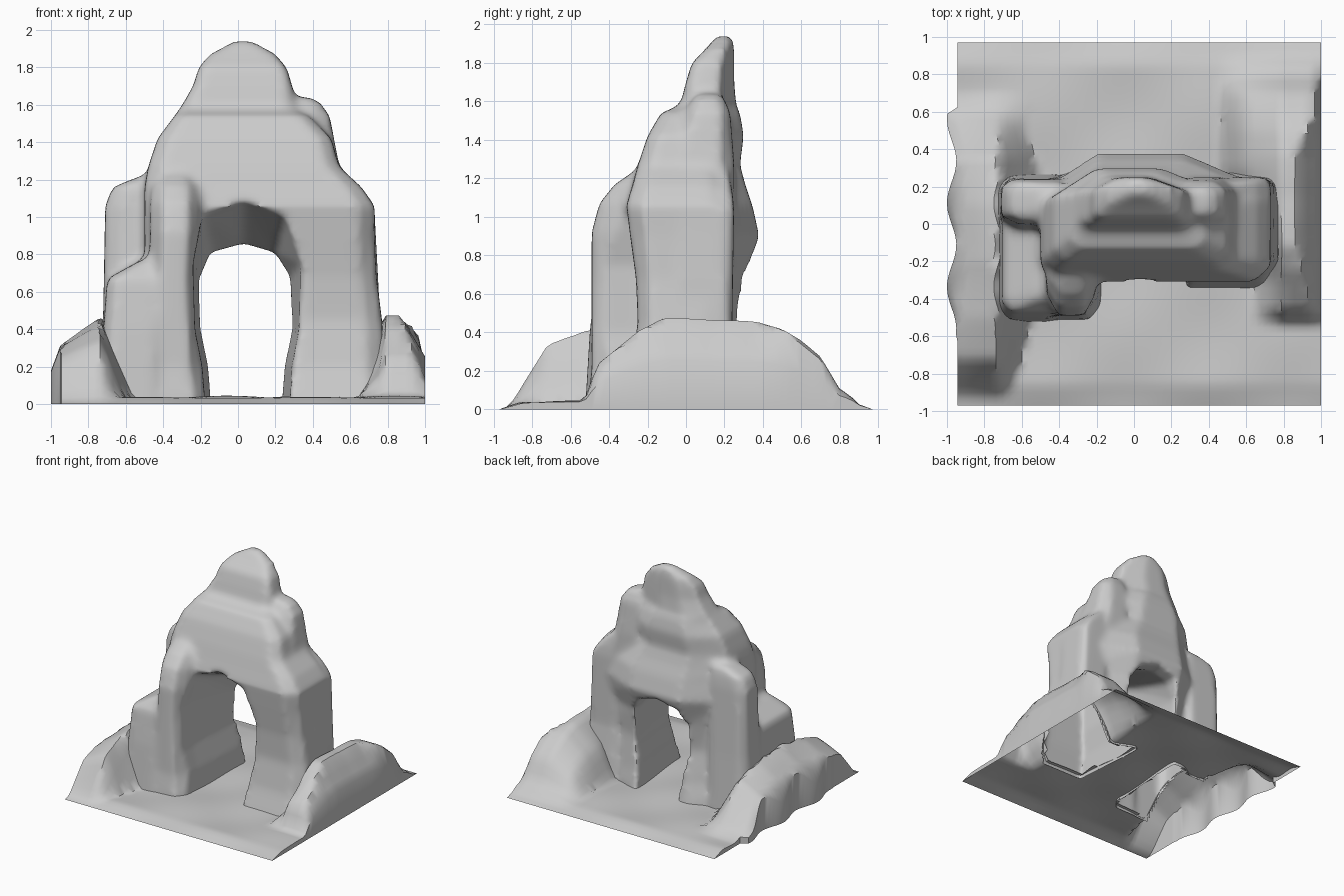
import bpy, bmesh, math
from mathutils import Vector
from mathutils.bvhtree import BVHTree

if "Cube" in bpy.data.objects:
    bpy.data.objects.remove(bpy.data.objects["Cube"])


def mesh_object(name, bm):
    bmesh.ops.recalc_face_normals(bm, faces=bm.faces)
    me = bpy.data.meshes.new(name)
    bm.to_mesh(me)
    bm.free()
    ob = bpy.data.objects.new(name, me)
    bpy.context.collection.objects.link(ob)
    return ob


def loft(name, rings):
    """Closed skin through equal-length rings of 3D points."""
    bm = bmesh.new()
    rows = [[bm.verts.new(p) for p in r] for r in rings]
    n = len(rows[0])
    for a, b in zip(rows, rows[1:]):
        for i in range(n):
            j = (i + 1) % n
            bm.faces.new((a[i], a[j], b[j], b[i]))
    bm.faces.new(rows[0])
    bm.faces.new(rows[-1])
    return mesh_object(name, bm)


def rock(name, slices, front=(.25, .2), back=(.25, .25, .2)):
    """Stack of chamfered rectangles: z, x0, x1, y0, y1. back = left, right, depth chamfer."""
    rings = []
    for z, x0, x1, y0, y1 in slices:
        w, d = x1 - x0, y1 - y0
        fx, fy, bl, br, by = front[0] * w, front[1] * d, back[0] * w, back[1] * w, back[2] * d
        rings.append([(x0 + fx, y0, z), (x1 - fx, y0, z), (x1, y0 + fy, z), (x1, y1 - by, z),
                      (x1 - br, y1, z), (x0 + bl, y1, z), (x0, y1 - by, z), (x0, y0 + fy, z)])
    return loft(name, rings)


def interp(pts, t):
    if t <= pts[0][0]:
        return pts[0][1]
    for (a, u), (b, v) in zip(pts, pts[1:]):
        if t <= b:
            return u + (v - u) * (t - a) / (b - a)
    return pts[-1][1]


# Main body, from the feet to the summit
arch = rock("rock_arch", [
    (-.1, -.62, .80, -.38, .34), (.04, -.60, .80, -.34, .33), (.2, -.55, .78, -.29, .30),
    (.45, -.5, .77, -.25, .27), (.68, -.5, .74, -.26, .30), (.9, -.5, .73, -.29, .38),
    (1.06, -.5, .73, -.31, .345), (1.16, -.5, .66, -.28, .31), (1.27, -.48, .54, -.25, .28),
    (1.42, -.43, .50, -.20, .30), (1.54, -.34, .38, -.13, .28), (1.58, -.31, .30, -.03, .26),
    (1.70, -.24, .29, 0, .25), (1.8, -.21, .26, .03, .25), (1.87, -.15, .2, .10, .25),
    (1.94, -.02, .08, .16, .24)], front=(.07, .12), back=(.25, .38, .3))

# Buttresses and shoulders leaning against the body
extras = [
    rock("left_pillar", [
        (-.1, -.54, -.13, -.52, 0), (.05, -.53, -.14, -.51, 0), (.2, -.5, -.18, -.49, 0),
        (.66, -.48, -.21, -.49, 0), (.92, -.47, -.2, -.49, 0), (1.07, -.47, -.2, -.45, 0),
        (1.17, -.46, -.21, -.37, 0), (1.23, -.42, -.24, -.28, 0)], front=(.25, .25)),
    rock("left_ledge", [
        (-.1, -.76, -.4, -.53, .1), (.4, -.72, -.4, -.5, .1), (.67, -.7, -.4, -.47, .1),
        (.77, -.52, -.4, -.40, .1)], front=(.15, .1)),
    rock("left_shoulder", [
        (-.1, -.75, -.35, -.08, .27), (.5, -.72, -.35, -.04, .25), (1.06, -.71, -.35, 0, .24),
        (1.16, -.67, -.35, .01, .23), (1.22, -.52, -.35, .04, .21)], back=(.15, .15, .2)),
    rock("right_shoulder", [
        (1.1, .2, .6, -.15, .25), (1.28, .2, .54, -.1, .25), (1.54, .22, .49, 0, .23),
        (1.61, .24, .44, .03, .2), (1.64, .27, .39, .06, .18)]),
    rock("right_rear_column", [
        (-.1, .42, .8, -.1, .3), (.45, .45, .76, -.1, .24), (1.04, .45, .73, -.1, .25),
        (1.14, .45, .66, -.08, .24), (1.25, .45, .53, -.05, .22)], back=(.2, .1, .12)),
]

# Archway opening, wider and taller on the front
front = [(-.16, -.2), (-.19, .2), (-.23, .4), (-.24, .75), (-.19, 1.0), (.03, 1.08),
         (.25, 1.0), (.34, .75), (.33, .4), (.29, .2), (.26, -.2)]
back = [(-.13, -.2), (-.16, .2), (-.2, .4), (-.21, .66), (-.15, .81), (.03, .86),
        (.2, .81), (.28, .68), (.29, .4), (.25, .2), (.22, -.2)]
cutter = loft("archway_cutter", [[(x, y, z) for x, z in pts]
                                 for y, pts in ((-.8, front), (-.28, front), (.24, back), (.7, back))])
cutter.hide_render = True

# Fuse the rocks by voxels, cut the archway, soften the seams
bm = bmesh.new()
for ob in [arch] + extras:
    bm.from_mesh(ob.data)
bm.to_mesh(arch.data)
bm.free()
for step in range(2):
    m = arch.modifiers.new("remesh", 'REMESH')
    m.mode, m.voxel_size = 'VOXEL', .022
    if step == 0:
        m = arch.modifiers.new("archway", 'BOOLEAN')
        m.operation, m.solver, m.object = 'DIFFERENCE', 'EXACT', cutter
m = arch.modifiers.new("soften", 'SMOOTH')
m.factor, m.iterations = .5, 5
dg = bpy.context.evaluated_depsgraph_get()
fused = bpy.data.meshes.new_from_object(arch.evaluated_get(dg))
arch.modifiers.clear()
arch.data = fused
for ob in extras + [cutter]:
    bpy.data.objects.remove(ob)

# Ground sheet with a rocky bank along each side
RIGHT = [(-.53, 0), (-.46, .2), (-.25, .39), (-.12, .46), (0, .45), (.15, .43), (.37, .43),
         (.5, .40), (.6, .34), (.7, .25), (.8, .07), (.9, 0)]
LEFT = [(-.92, 0), (-.86, .08), (-.72, .32), (-.5, .41), (-.2, .46), (.1, .43), (.35, .36),
        (.6, .06), (.7, 0)]


def height(x, y):
    edge = min(1, (.97 - abs(y)) / .12)
    h = (.035 + .01 * math.sin(7 * x + 2) * math.sin(8 * y)) * edge
    inner = interp([(-.3, .64), (.3, .46)], y)
    right = interp(RIGHT, y) * interp([(inner, 0), (inner + .13, .6), (.79, 1)], x)
    shelf = interp([(-.45, .95), (-.1, .87), (.37, .87), (.55, .96)], y)
    right *= interp([(shelf, 1), (1, .5)], x)
    foot = interp([(-.9, -.66), (-.5, -.55), (.2, -.48), (.5, -.58)], y)
    left = interp(LEFT, y) * interp([(-1, .33), (-.95, .65), (-.82, .85), (-.73, .97), (foot, 0)], x)
    return max(0, h + max(right, left) * .97)


N = 56
bm = bmesh.new()
grid = []
for j in range(N + 1):
    y = -.97 + 1.94 * j / N
    x0 = -.945 - (.03 + .025 * math.sin(y * 14)) * (abs(y) < .6)
    row = []
    for i in range(N + 1):
        x = x0 + (1 - x0) * i / N
        row.append(bm.verts.new((x, y, height(x, y))))
    grid.append(row)
for a, b in zip(grid, grid[1:]):
    for i in range(N):
        bm.faces.new((a[i], a[i + 1], b[i + 1], b[i]))

# Vertical cut faces at the rim
rim = [e for e in bm.edges if e.is_boundary]
ext = bmesh.ops.extrude_edge_only(bm, edges=rim)
for v in ext["geom"]:
    if isinstance(v, bmesh.types.BMVert):
        v.co.z = 0
bmesh.ops.remove_doubles(bm, verts=bm.verts, dist=.0005)

# Leave the legs open underneath: drop the ground that lies inside the rock
tree = BVHTree.FromPolygons([v.co for v in arch.data.vertices],
                            [p.vertices for p in arch.data.polygons])


def inside(p):
    hit, normal, _, _ = tree.ray_cast(p, Vector((0, 0, 1)))
    return hit is not None and normal.z > 0


buried = {v for v in bm.verts if inside(v.co)}
bmesh.ops.delete(bm, geom=[f for f in bm.faces if all(v in buried for v in f.verts)],
                 context='FACES')
ground = mesh_object("ground_with_banks", bm)
if sum(p.normal.z for p in ground.data.polygons) < 0:
    ground.data.flip_normals()

# ...and drop the rock that lies below the ground
bm = bmesh.new()
bm.from_mesh(arch.data)
bmesh.ops.bisect_plane(bm, geom=bm.verts[:] + bm.edges[:] + bm.faces[:], plane_co=(0, 0, 0),
                       plane_no=(0, 0, 1), clear_inner=True)
bmesh.ops.delete(bm, geom=[f for f in bm.faces
                           if all(v.co.z < height(v.co.x, v.co.y) - .015 for v in f.verts)],
                 context='FACES')
bm.to_mesh(arch.data)
bm.free()

for ob in (arch, ground):
    bpy.ops.object.select_all(action='DESELECT')
    ob.select_set(True)
    bpy.context.view_layer.objects.active = ob
    bpy.ops.object.shade_smooth_by_angle(angle=math.radians(45))
